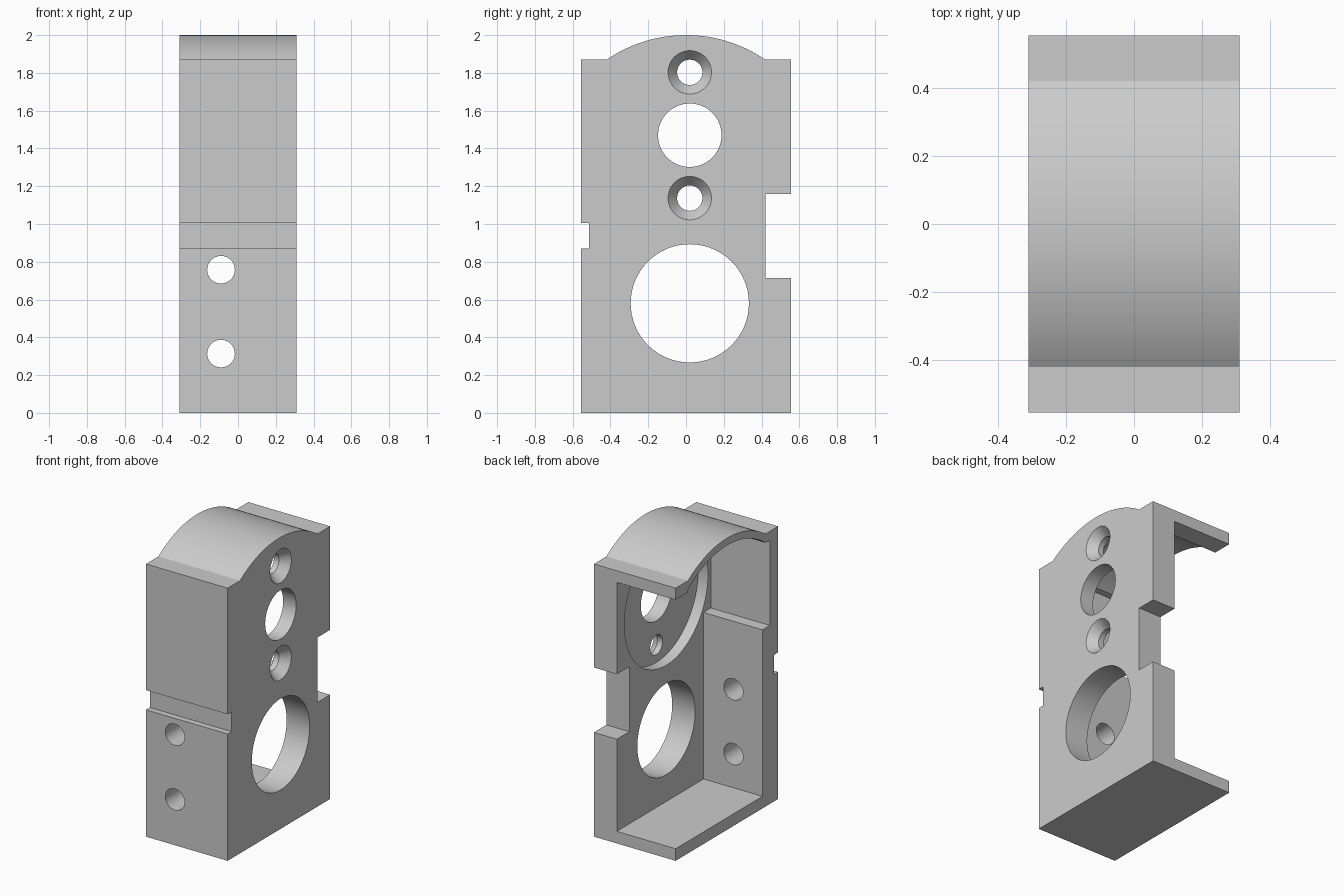
import bpy, bmesh, math
from mathutils import Matrix

old = bpy.data.objects.get("Cube")
if old:
    bpy.data.objects.remove(old, do_unlink=True)

grey = bpy.data.materials.new("plain_grey")
grey.use_nodes = True
colour = (0.6, 0.6, 0.6, 1)
grey.diffuse_color = colour
grey.node_tree.nodes["Principled BSDF"].inputs["Base Color"].default_value = colour

HALF_X, HALF_Y = 0.31, 0.555
PLATE_IN = 0.136      # inner face of the side plate
HOLE_Y = 0.02         # line of the plate bores
ARCH_R, ARCH_Z, ARCH_Y = 0.743, 1.257, 0.42


def finish(bm, name):
    bmesh.ops.recalc_face_normals(bm, faces=bm.faces)
    mesh = bpy.data.meshes.new(name)
    bm.to_mesh(mesh)
    bm.free()
    mesh.materials.append(grey)
    obj = bpy.data.objects.new(name, mesh)
    bpy.context.collection.objects.link(obj)
    return obj


def extrude_x(name, profile, x0, x1):
    """Extrude a (y, z) profile along x."""
    bm = bmesh.new()
    face = bm.faces.new([bm.verts.new((x0, y, z)) for y, z in profile])
    new = bmesh.ops.extrude_face_region(bm, geom=[face])["geom"]
    bmesh.ops.translate(bm, vec=(x1 - x0, 0, 0),
                        verts=[v for v in new if isinstance(v, bmesh.types.BMVert)])
    return finish(bm, name)


def box(y0, y1, z0, z1):
    return [(y0, z0), (y1, z0), (y1, z1), (y0, z1)]


def arch(radius, steps=40):
    """Arc over the top, from the front to the back."""
    ys = [-ARCH_Y + 2 * ARCH_Y * i / steps for i in range(steps + 1)]
    return [(y, ARCH_Z + math.sqrt(radius ** 2 - y * y)) for y in ys]


def cone(name, centre, axis, r0, r1, depth):
    """Round cutter; r0 is at the low end of the axis."""
    bm = bmesh.new()
    turn = Matrix.Rotation(math.pi / 2, 4, 'Y') if axis == 'X' else Matrix.Rotation(-math.pi / 2, 4, 'X')
    bmesh.ops.create_cone(bm, cap_ends=True, segments=64, radius1=r0, radius2=r1,
                          depth=depth, matrix=Matrix.Translation(centre) @ turn)
    return finish(bm, name)


# Outer block with arched top, front groove and rear notch
outline = [(-HALF_Y, 0), (HALF_Y, 0),
           (HALF_Y, 0.715), (0.42, 0.715), (0.42, 1.16), (HALF_Y, 1.16), (HALF_Y, 1.87)]
outline += arch(ARCH_R)[::-1]
outline += [(-HALF_Y, 1.87), (-HALF_Y, 1.005), (-0.513, 1.005),
            (-0.513, 0.87), (-HALF_Y, 0.87)]
housing = extrude_x("housing", outline, -HALF_X, HALF_X)

# Interior, open to the side and the back, with a stepped front wall
inside = [(0.7, 0.083), (-0.385, 0.083), (-0.385, 1.225), (-0.465, 1.225), (-0.465, 1.808)]
inside += arch(ARCH_R - 0.05) + [(ARCH_Y, 1.79), (0.7, 1.79)]
cutters = [extrude_x("interior_cutter", inside, -0.5, PLATE_IN)]

# Round pocket in the inner face, then the two large bores
cutters.append(cone("pocket_cutter", (PLATE_IN, HOLE_Y, 1.47), 'X', 0.453, 0.453, 0.15))
for z, r in ((1.47, 0.168), (0.58, 0.313)):
    cutters.append(cone("bore_cutter", (0.25, HOLE_Y, z), 'X', r, r, 0.4))

# Countersunk screw holes in the plate
for z in (1.803, 1.137):
    cutters.append(cone("screw_cutter", (0.25, HOLE_Y, z), 'X', 0.067, 0.067, 0.4))
    cutters.append(cone("countersink_cutter", (HALF_X - 0.02, HOLE_Y, z), 'X', 0.067, 0.131, 0.08))

# Front wall holes
for z in (0.758, 0.314):
    cutters.append(cone("front_hole_cutter", (-0.09, -0.47, z), 'Y', 0.073, 0.073, 0.4))

bpy.ops.object.select_all(action='DESELECT')
housing.select_set(True)
bpy.context.view_layer.objects.active = housing
for cutter in cutters:
    cutter.hide_render = True
    mod = housing.modifiers.new("cut", 'BOOLEAN')
    mod.operation = 'DIFFERENCE'
    mod.solver = 'EXACT'
    mod.object = cutter
    bpy.ops.object.modifier_apply(modifier=mod.name)
    bpy.data.objects.remove(cutter, do_unlink=True)

bpy.ops.object.shade_smooth_by_angle(angle=math.radians(25))
